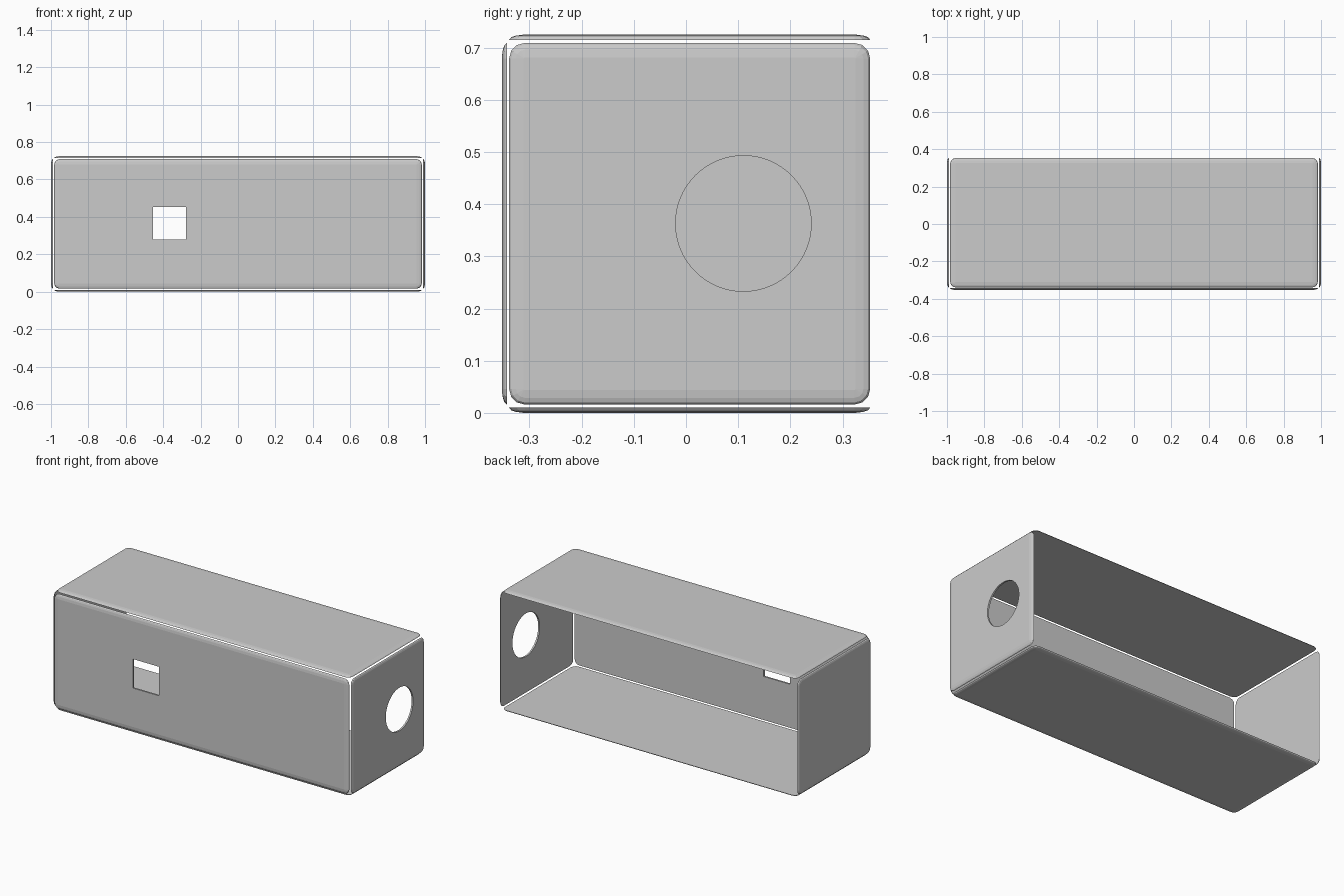
import bpy, bmesh, math
from mathutils import Vector, Matrix

if "Cube" in bpy.data.objects:
    bpy.data.objects.remove(bpy.data.objects["Cube"])

T = 0.010      # panel thickness
R = 0.030      # width of the rounded rim


def rounded_loop(w, h, r, seg=3):
    pts = []
    for k, (sx, sy) in enumerate([(1, 1), (-1, 1), (-1, -1), (1, -1)]):
        for i in range(seg + 1):
            a = math.pi / 2 * (k + i / seg)
            pts.append((sx * (w / 2 - r) + r * math.cos(a),
                        sy * (h / 2 - r) + r * math.sin(a)))
    return pts


def finish(name, bm):
    bmesh.ops.recalc_face_normals(bm, faces=bm.faces)
    me = bpy.data.meshes.new(name)
    bm.to_mesh(me)
    bm.free()
    ob = bpy.data.objects.new(name, me)
    bpy.context.collection.objects.link(ob)
    return ob


def panel(name, centre, u, n, w, h):
    """Flat sheet: flat inner side at centre, rim rounded towards normal n."""
    n, u = Vector(n), Vector(u)
    v = n.cross(u)
    c = Vector(centre)
    bm = bmesh.new()
    loops = []
    for inset, depth in [(0, 0), (0.004, 0.5 * T), (0.013, 0.8 * T), (0.028, T)]:
        pts = rounded_loop(w - 2 * inset, h - 2 * inset, R - inset)
        loops.append([bm.verts.new(c + u * a + v * b + n * depth) for a, b in pts])
    for a, b in zip(loops, loops[1:]):
        for i in range(len(a)):
            j = (i + 1) % len(a)
            bm.faces.new((a[i], a[j], b[j], b[i]))
    bm.faces.new(loops[0][::-1])
    bm.faces.new(loops[-1])
    return finish(name, bm)


def cut(ob, cutter):
    cutter.hide_render = True
    cutter.hide_set(True)
    m = ob.modifiers.new("opening", 'BOOLEAN')
    m.operation = 'DIFFERENCE'
    m.solver = 'EXACT'
    m.object = cutter


# Box dimensions: long x, open at the back
ZM, H = 0.3625, 0.693
YM, D = 0.007, 0.692
L = 1.966

front = panel("front_panel", (0, -0.343, ZM), (1, 0, 0), (0, -1, 0), L, H)
panel("top_panel", (0, YM, 0.715), (1, 0, 0), (0, 0, 1), L, D)
panel("bottom_panel", (0, YM, T), (1, 0, 0), (0, 0, -1), L, D)
panel("left_panel", (-0.99, YM, ZM), (0, 1, 0), (-1, 0, 0), D, H)
right = panel("right_panel", (0.99, YM, ZM), (0, 1, 0), (1, 0, 0), D, H)

# Square window in the front
bm = bmesh.new()
bmesh.ops.create_cube(bm, size=0.175,
                      matrix=Matrix.Translation((-0.366, -0.348, 0.366)))
cut(front, finish("window_cutter", bm))

# Round opening in the right end
bm = bmesh.new()
bmesh.ops.create_cone(bm, cap_ends=True, segments=64, radius1=0.13, radius2=0.13, depth=0.2,
                      matrix=Matrix.Translation((0.995, 0.11, 0.363)) @ Matrix.Rotation(math.pi / 2, 4, 'Y'))
cut(right, finish("round_cutter", bm))
